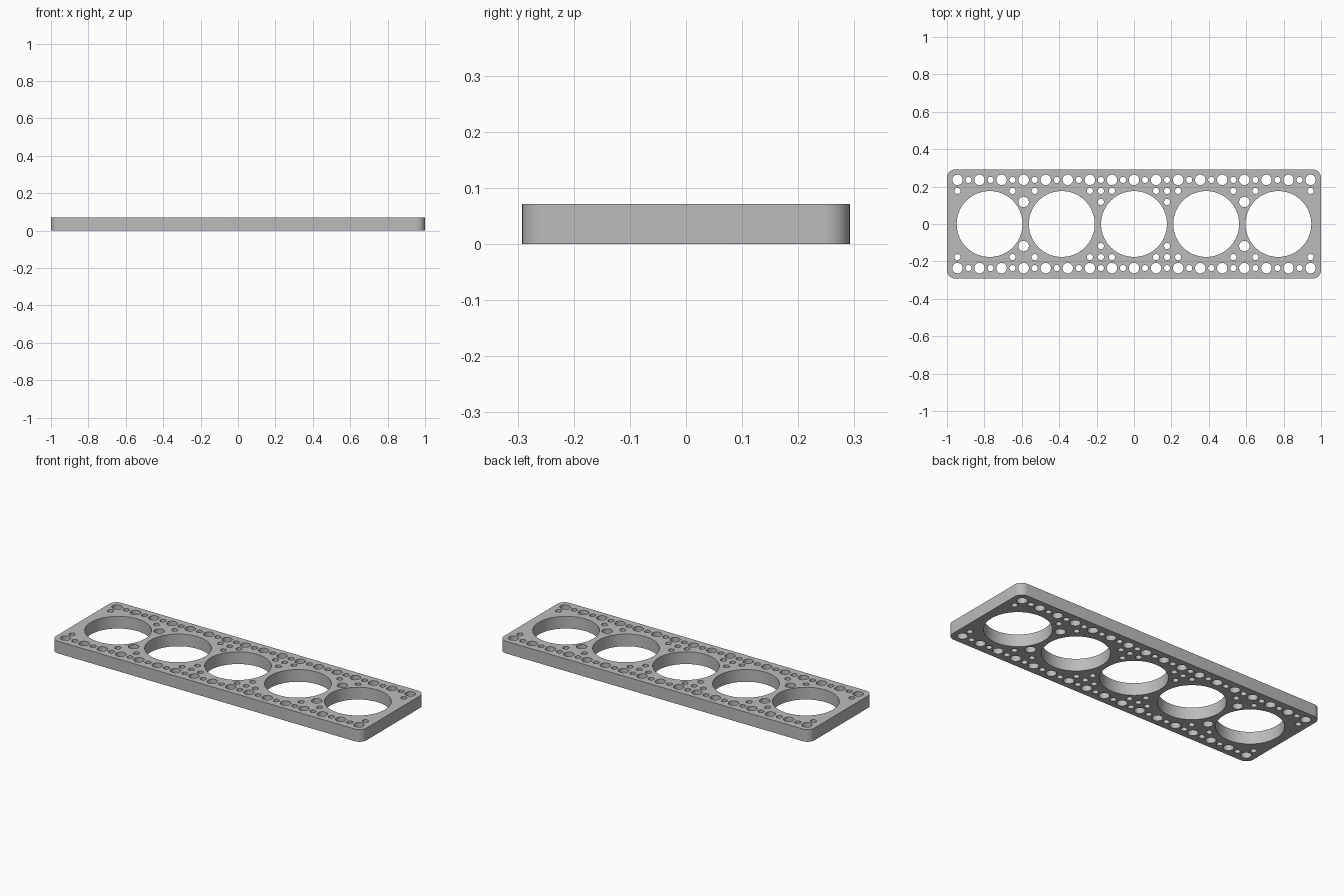
import bpy, bmesh
from math import cos, sin, pi

cube = bpy.data.objects.get("Cube")
if cube:
    bpy.data.objects.remove(cube)

HALF_X, HALF_Y, HEIGHT, CORNER = 1.0, 0.292, 0.071, 0.045
PITCH = 0.059                      # hole grid step
BIG, MEDIUM, SMALL = 0.176, 0.028, 0.0165


def arc(cx, cy, r, start, sweep, steps):
    return [(cx + r * cos(start + sweep * i / steps),
             cy + r * sin(start + sweep * i / steps)) for i in range(steps)]


curve = bpy.data.curves.new("perforated_plate", "CURVE")
curve.dimensions = "2D"
curve.fill_mode = "BOTH"
curve.extrude = HEIGHT / 2


def add_loop(points):
    spline = curve.splines.new("POLY")
    spline.points.add(len(points) - 1)
    for p, (x, y) in zip(spline.points, points):
        p.co = (x, y, 0, 1)
    spline.use_cyclic_u = True


def hole(x, y, r, steps=24):
    add_loop(arc(x, y, r, 0, 2 * pi, steps))


# Rounded rectangular outline
outline = []
for k, (sx, sy) in enumerate([(1, 1), (-1, 1), (-1, -1), (1, -1)]):
    cx, cy = sx * (HALF_X - CORNER), sy * (HALF_Y - CORNER)
    outline += arc(cx, cy, CORNER, k * pi / 2, pi / 2, 10)
    outline.append((cx + CORNER * cos((k + 1) * pi / 2),
                    cy + CORNER * sin((k + 1) * pi / 2)))
add_loop(outline)

# Five large openings
for i in range(-2, 3):
    hole(i * 0.386, 0, BIG, 72)

# Rows of small holes, mirrored front to back
for side in (-1, 1):
    for i in range(-16, 17):
        hole(i * PITCH, side * 4 * PITCH, SMALL if i % 2 else MEDIUM)
        if abs(i) in (2, 3, 4, 9, 11, 16):
            hole(i * PITCH, side * 3 * PITCH, SMALL)
        if abs(i) in (3, 10):
            hole(i * PITCH, side * 2 * PITCH, SMALL if i % 2 else MEDIUM)

# Turn the filled curve into a welded mesh
source = bpy.data.objects.new("plate_outline", curve)
bpy.context.collection.objects.link(source)
graph = bpy.context.evaluated_depsgraph_get()
mesh = bpy.data.meshes.new_from_object(source.evaluated_get(graph))
bpy.data.objects.remove(source)
bm = bmesh.new()
bm.from_mesh(mesh)
bmesh.ops.remove_doubles(bm, verts=bm.verts, dist=0.0001)
bmesh.ops.recalc_face_normals(bm, faces=bm.faces)
bmesh.ops.translate(bm, verts=bm.verts, vec=(0, 0, HEIGHT / 2))
bm.to_mesh(mesh)
bm.free()

plate = bpy.data.objects.new("perforated_plate", mesh)
bpy.context.collection.objects.link(plate)

# Single grey material
grey = bpy.data.materials.new("plain_grey")
grey.use_nodes = True
colour = (0.5, 0.5, 0.5, 1)
grey.diffuse_color = colour
grey.node_tree.nodes["Principled BSDF"].inputs["Base Color"].default_value = colour
mesh.materials.clear()
mesh.materials.append(grey)

bpy.ops.object.select_all(action="DESELECT")
plate.select_set(True)
bpy.context.view_layer.objects.active = plate
bpy.ops.object.shade_smooth_by_angle(angle=pi / 6)
